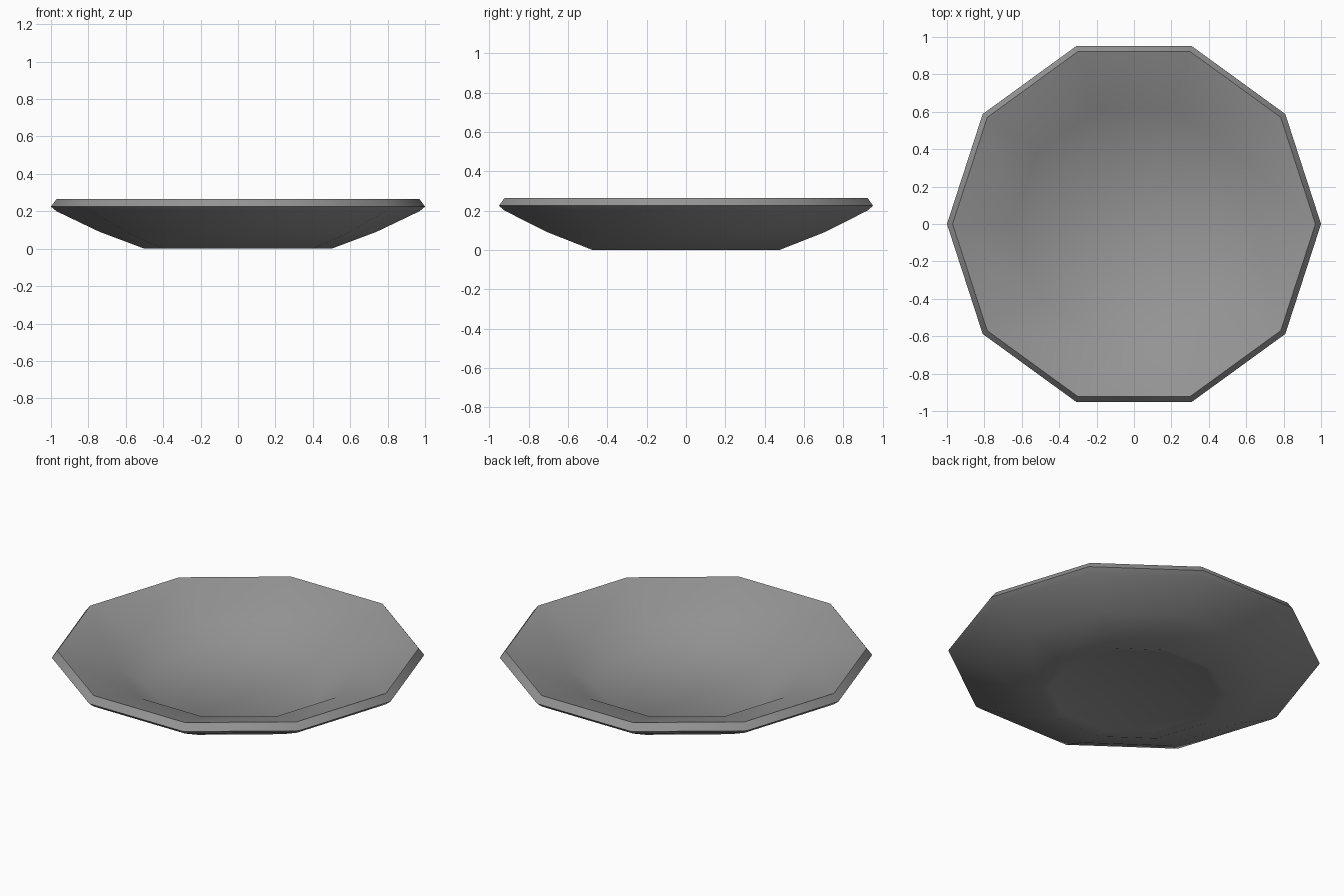
import bpy, bmesh, math

cube = bpy.data.objects.get("Cube")
if cube:
    bpy.data.objects.remove(cube, do_unlink=True)

SIDES = 10

# One grey glaze for the whole plate
glaze = bpy.data.materials.new("grey_glaze")
glaze.use_nodes = True
grey = (0.3, 0.3, 0.3, 1)
glaze.diffuse_color = grey
glaze.node_tree.nodes["Principled BSDF"].inputs["Base Color"].default_value = grey


def lathe(name, profile, material):
    """Sweep (radius, height) points around z and cap both ends."""
    bm = bmesh.new()
    rings = []
    for r, z in profile:
        angles = [math.tau * i / SIDES for i in range(SIDES)]
        rings.append([bm.verts.new((r * math.cos(a), r * math.sin(a), z)) for a in angles])
    for low, high in zip(rings, rings[1:]):
        for i in range(SIDES):
            j = (i + 1) % SIDES
            bm.faces.new((low[i], low[j], high[j], high[i]))
    bm.faces.new(reversed(rings[0]))
    bm.faces.new(rings[-1])
    bmesh.ops.recalc_face_normals(bm, faces=bm.faces)
    mesh = bpy.data.meshes.new(name)
    bm.to_mesh(mesh)
    bm.free()
    mesh.materials.append(material)
    obj = bpy.data.objects.new(name, mesh)
    bpy.context.collection.objects.link(obj)
    return obj


# Recessed base, flared underside, bevelled rim, then the inner well
plate = lathe("plate", [
    (0.45, 0.015), (0.5, 0.0),
    (0.74, 0.09), (0.97, 0.2),
    (1.0, 0.225), (0.97, 0.265),
    (0.645, 0.155), (0.5, 0.07),
], glaze)

bpy.ops.object.select_all(action='DESELECT')
plate.select_set(True)
bpy.context.view_layer.objects.active = plate
bpy.ops.object.shade_smooth_by_angle(angle=math.radians(40))
